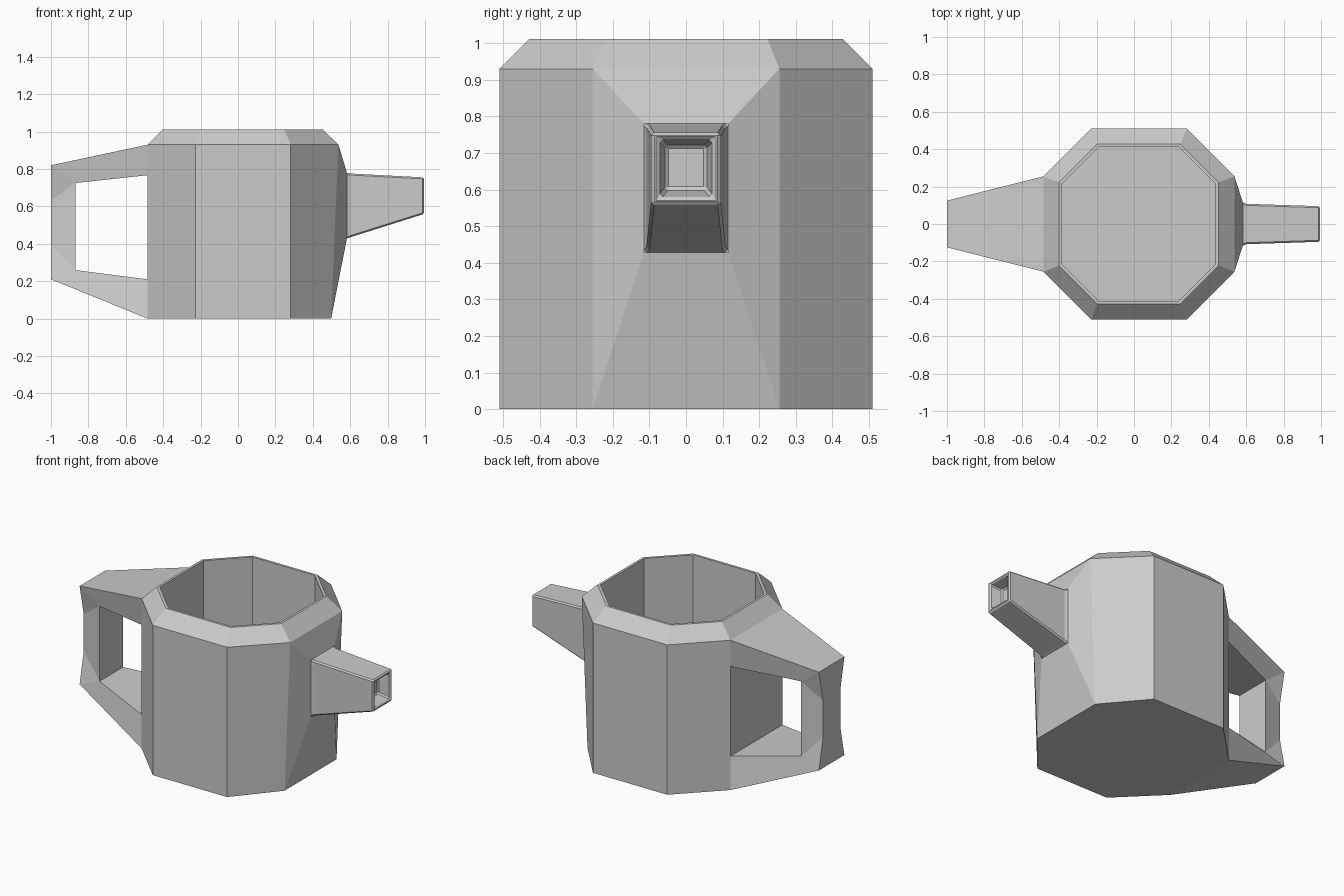
import bpy, bmesh

if "Cube" in bpy.data.objects:
    bpy.data.objects.remove(bpy.data.objects["Cube"])


def make_object(name, verts, faces):
    mesh = bpy.data.meshes.new(name)
    bm = bmesh.new()
    bv = [bm.verts.new(v) for v in verts]
    for f in faces:
        bm.faces.new([bv[i] for i in f])
    bmesh.ops.recalc_face_normals(bm, faces=bm.faces)
    bm.to_mesh(mesh)
    bm.free()
    ob = bpy.data.objects.new(name, mesh)
    bpy.context.collection.objects.link(ob)
    return ob


def octagon(cx, half, corner, z, right=None):
    """Corner-cut square; vertices 0 and 1 bound the right-hand panel."""
    h, c = half, corner
    r = cx + h if right is None else right
    return [(r, -c, z), (r, c, z), (cx + c, h, z), (cx - c, h, z),
            (cx - h, c, z), (cx - h, -c, z), (cx - c, -h, z), (cx + c, -h, z)]


def rect(x, half, z0, z1):
    return [(x, -half, z0), (x, half, z0), (x, half, z1), (x, -half, z1)]


def bridge(a, b, n, skip=()):
    return [(a + i, a + (i + 1) % n, b + (i + 1) % n, b + i)
            for i in range(n) if i not in skip]


# Body: outer shell, sloped shoulder, thin rim, inner wall and floor
rings = [octagon(0.027, 0.51, 0.255, 0.0, right=0.498),
         octagon(0.027, 0.51, 0.255, 0.93),
         octagon(0.025, 0.427, 0.222, 1.012),
         octagon(0.025, 0.412, 0.214, 1.012),
         octagon(0.025, 0.412, 0.214, 0.08)]
verts = [v for r in rings for v in r]
faces = [tuple(range(8)), tuple(range(32, 40))]
for k in range(4):
    faces += bridge(8 * k, 8 * k + 8, 8, skip=(0,) if k == 0 else ())
# Right panel drawn out towards the spout base
SPOUT_BASE = rect(0.582, 0.115, 0.428, 0.78)
n = len(verts)
verts += SPOUT_BASE
panel = (0, 1, 9, 8)
faces += [(panel[i], panel[(i + 1) % 4], n + (i + 1) % 4, n + i) for i in range(4)]
make_object("pot_body", verts, faces)

# Spout: tapered square tube with a recessed mouth
loops = [SPOUT_BASE, rect(0.60, 0.108, 0.435, 0.776), rect(0.995, 0.095, 0.56, 0.755),
         rect(0.995, 0.073, 0.578, 0.738), rect(0.92, 0.056, 0.60, 0.72)]
faces = [(16, 17, 18, 19)]
for k in range(4):
    faces += bridge(4 * k, 4 * k + 4, 4)
spout = make_object("spout", [v for l in loops for v in l], faces)
bev = spout.modifiers.new("edge_bevel", 'BEVEL')
bev.width = 0.008
bev.segments = 1
bev.limit_method = 'ANGLE'

# Handle: mirrored side profile (x, half width, z), outer points then inner points
profile = [(-0.483, 0.255, 0.93), (-1.0, 0.125, 0.82), (-1.0, 0.085, 0.63),
           (-1.0, 0.085, 0.40), (-1.0, 0.125, 0.21), (-0.483, 0.255, 0.0),
           (-0.483, 0.255, 0.21), (-0.87, 0.115, 0.26),
           (-0.87, 0.115, 0.725), (-0.483, 0.255, 0.767)]
side = [(0, 1, 8, 9), (1, 2, 8), (2, 3, 7, 8), (3, 4, 7), (4, 5, 6, 7)]
m = len(profile)
verts = [(x, s * y, z) for s in (-1, 1) for x, y, z in profile]
faces = side + [tuple(i + m for i in f) for f in side]
# Strips across the width, left open where the arms meet the body
faces += bridge(0, m, m, skip=(5, 9))
faces = [f for f in faces]
make_object("handle", verts, faces)
